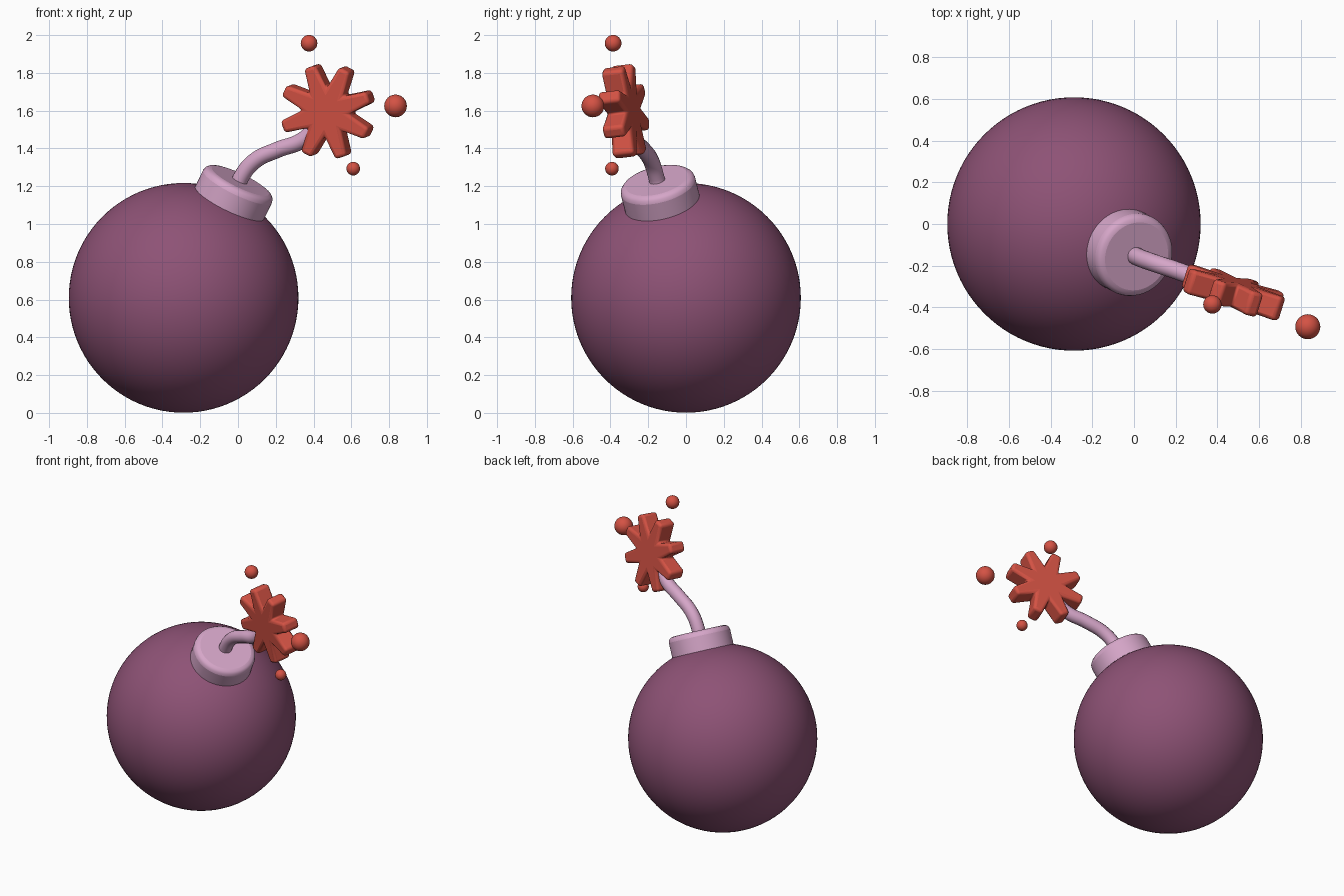
import bpy, bmesh, math
from mathutils import Vector, Matrix

if "Cube" in bpy.data.objects:
    bpy.data.objects.remove(bpy.data.objects["Cube"])


def mat(name, rgb):
    m = bpy.data.materials.new(name)
    m.diffuse_color = (*rgb, 1)
    m.use_nodes = True
    m.node_tree.nodes["Principled BSDF"].inputs["Base Color"].default_value = m.diffuse_color
    return m


PURPLE = mat("plum", (0.27, 0.085, 0.18))
PINK = mat("pale_pink", (0.67, 0.38, 0.58))
RED = mat("spark_red", (0.66, 0.085, 0.058))


def add_mesh(name, bm, material, matrix=Matrix(), bevel=0, angle=40):
    bmesh.ops.recalc_face_normals(bm, faces=bm.faces)
    me = bpy.data.meshes.new(name)
    bm.to_mesh(me)
    bm.free()
    ob = bpy.data.objects.new(name, me)
    bpy.context.collection.objects.link(ob)
    ob.matrix_world = matrix
    me.materials.append(material)
    if bevel:
        b = ob.modifiers.new("rounded_edges", "BEVEL")
        b.width, b.segments, b.limit_method = bevel, 3, "ANGLE"
        b.angle_limit = math.radians(35)
    bpy.ops.object.select_all(action="DESELECT")
    ob.select_set(True)
    bpy.context.view_layer.objects.active = ob
    bpy.ops.object.shade_smooth_by_angle(angle=math.radians(angle))
    return ob


def ball(name, center, r, material, seg=32):
    bm = bmesh.new()
    bmesh.ops.create_uvsphere(bm, u_segments=seg, v_segments=seg // 2, radius=r)
    add_mesh(name, bm, material, Matrix.Translation(center))


# round body
C = Vector((-0.288, 0, 0.609))
ball("body", C, 0.608, PURPLE, 96)

# tilted cap, pointing outward from the body
axis = Vector((0.425, -0.22, 0.878)).normalized()
bm = bmesh.new()
bmesh.ops.create_cone(bm, cap_ends=True, segments=64, radius1=0.202,
                      radius2=0.202, depth=0.17)
cap_frame = Matrix.Translation(C + axis * 0.621) @ axis.to_track_quat("Z", "Y").to_matrix().to_4x4()
add_mesh("cap", bm, PINK, cap_frame, bevel=0.035, angle=60)

# curved fuse
curve = bpy.data.curves.new("fuse", "CURVE")
curve.dimensions = "3D"
curve.bevel_depth, curve.bevel_resolution = 0.043, 6
curve.resolution_u, curve.use_fill_caps = 10, True
path = [(-0.005, -0.145, 1.19), (0.018, -0.158, 1.25), (0.09, -0.185, 1.335),
        (0.21, -0.225, 1.393), (0.335, -0.272, 1.44), (0.425, -0.305, 1.52)]
sp = curve.splines.new("BEZIER")
sp.bezier_points.add(len(path) - 1)
for p, co in zip(sp.bezier_points, path):
    p.co = co
    p.handle_left_type = p.handle_right_type = "AUTO"
fuse = bpy.data.objects.new("fuse", curve)
bpy.context.collection.objects.link(fuse)
curve.materials.append(PINK)

# eight-pointed spark, blunt tips, thick plate
bm = bmesh.new()
T, outline = 0.12, []
for k in range(8):
    a = math.radians(18 + 45 * k)
    d, s = Vector((math.cos(a), math.sin(a), 0)), Vector((-math.sin(a), math.cos(a), 0))
    v = a + math.radians(22.5)
    outline += [d * 0.253 - s * 0.033, d * 0.253 + s * 0.033,
                Vector((math.cos(v), math.sin(v), 0)) * 0.128]
face = bm.faces.new([bm.verts.new(p - Vector((0, 0, T / 2))) for p in outline])
ext = bmesh.ops.extrude_face_region(bm, geom=[face])
bmesh.ops.translate(bm, vec=(0, 0, T),
                    verts=[g for g in ext["geom"] if isinstance(g, bmesh.types.BMVert)])
u = Vector((0.954, -0.3, 0)).normalized()
w = u.cross(Vector((0, -0.12, 1))).normalized()
v = w.cross(u)
frame = Matrix((u, v, w)).transposed().to_4x4()
add_mesh("spark", bm, RED, Matrix.Translation((0.477, -0.328, 1.597)) @ frame, bevel=0.018)

# loose spark balls
for name, c, r in [("spark_ball_top", (0.376, -0.386, 1.957), 0.044),
                   ("spark_ball_side", (0.834, -0.493, 1.625), 0.06),
                   ("spark_ball_low", (0.61, -0.392, 1.293), 0.036)]:
    ball(name, c, r, RED)
